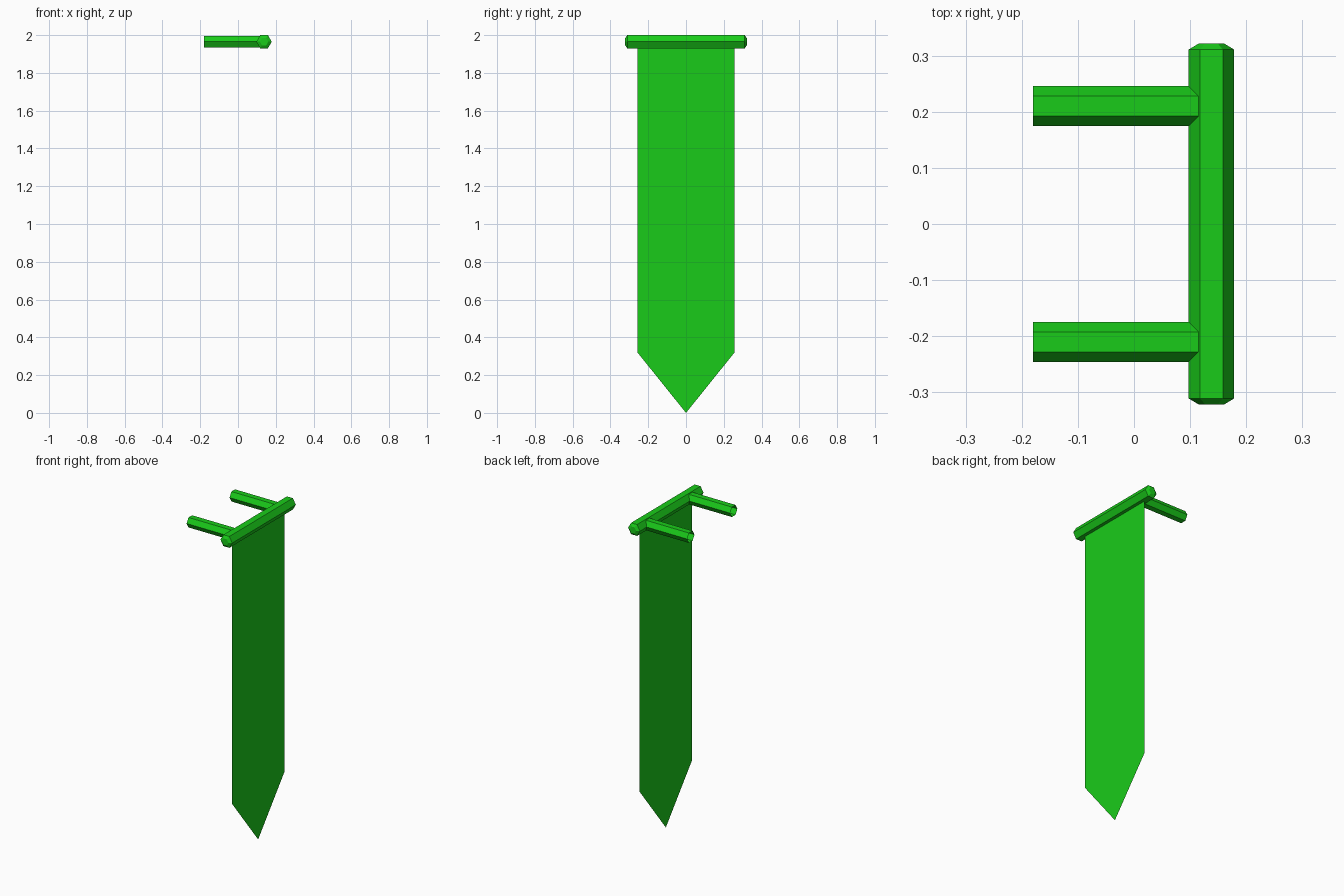
import bpy, bmesh
from math import cos, sin, pi

if "Cube" in bpy.data.objects:
    bpy.data.objects.remove(bpy.data.objects["Cube"])

BAR_X, BAR_Z = 0.138, 1.965

green = bpy.data.materials.new("green")
green.diffuse_color = (0.01, 0.6, 0.01, 1)
green.use_nodes = True
green.node_tree.nodes["Principled BSDF"].inputs["Base Color"].default_value = green.diffuse_color


def finish(name, bm):
    bmesh.ops.recalc_face_normals(bm, faces=bm.faces)
    mesh = bpy.data.meshes.new(name)
    bm.to_mesh(mesh)
    bm.free()
    mesh.materials.append(green)
    obj = bpy.data.objects.new(name, mesh)
    bpy.context.collection.objects.link(obj)
    return obj


def hex_rod(name, axis, stations, centre, capped):
    """Six-sided rod lofted through (position, radius) stations along x or y."""
    bm = bmesh.new()
    rings = []
    for pos, r in stations:
        ring = []
        for i in range(6):
            a, b = r * cos(i * pi / 3), r * sin(i * pi / 3)
            co = (pos, centre[0] + a, centre[1] + b) if axis == "x" else (centre[0] + a, pos, centre[1] + b)
            ring.append(bm.verts.new(co))
        rings.append(ring)
    for lo, hi in zip(rings, rings[1:]):
        for i in range(6):
            j = (i + 1) % 6
            bm.faces.new((lo[i], lo[j], hi[j], hi[i]))
    if capped:
        bm.faces.new(rings[0])
        bm.faces.new(rings[-1])
    return finish(name, bm)


# Crossbar with chamfered ends
hex_rod("crossbar", "y",
        [(-0.322, 0.022), (-0.311, 0.0405), (0.311, 0.0405), (0.322, 0.022)],
        (BAR_X, BAR_Z), True)

# Wall brackets, open at the wall end
for side, y in (("left", -0.21), ("right", 0.21)):
    hex_rod("bracket_" + side, "x", [(-0.18, 0.0355), (BAR_X, 0.0355)], (y, BAR_Z), False)

# Pointed cloth hanging from the bar
bm = bmesh.new()
outline = [(-0.257, BAR_Z), (-0.257, 0.32), (0, 0), (0.257, 0.32), (0.257, BAR_Z)]
bm.faces.new([bm.verts.new((BAR_X, y, z)) for y, z in outline])
finish("banner_cloth", bm)
